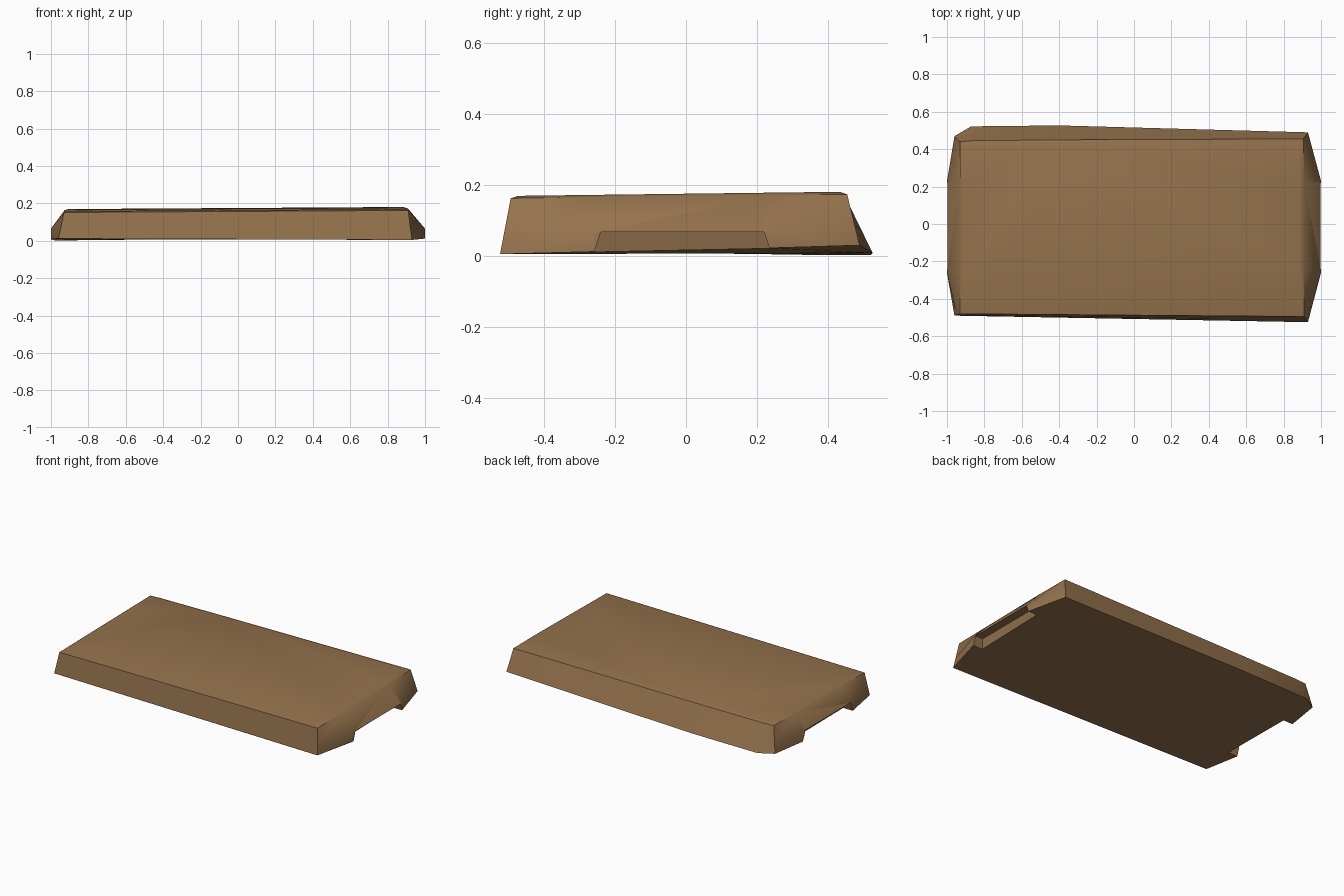
import bpy, bmesh, math
from mathutils import Vector

cube = bpy.data.objects.get("Cube")
if cube:
    bpy.data.objects.remove(cube, do_unlink=True)

# Single wood colour
wood = bpy.data.materials.new("brown_wood")
wood.use_nodes = True
colour = (0.30, 0.17, 0.075, 1)
wood.diffuse_color = colour
shader = wood.node_tree.nodes["Principled BSDF"]
shader.inputs["Base Color"].default_value = colour
shader.inputs["Roughness"].default_value = 0.8


def loft(name, rings):
    """Closed solid through rings of equal length, bottom to top."""
    bm = bmesh.new()
    loops = [[bm.verts.new(p) for p in ring] for ring in rings]
    n = len(loops[0])
    for low, high in zip(loops, loops[1:]):
        for i in range(n):
            j = (i + 1) % n
            bm.faces.new((low[i], low[j], high[j], high[i]))
    bm.faces.new(loops[0][::-1])
    bm.faces.new(loops[-1])
    bmesh.ops.triangulate(bm, faces=[f for f in bm.faces if len(f.verts) > 4])
    bmesh.ops.recalc_face_normals(bm, faces=bm.faces)
    mesh = bpy.data.meshes.new(name)
    bm.to_mesh(mesh)
    bm.free()
    mesh.materials.append(wood)
    obj = bpy.data.objects.new(name, mesh)
    bpy.context.collection.objects.link(obj)
    return obj


# Slightly warped outline: foot point, then matching top edge point
outline = [
    ((-.96, -.49, .012), (-.93, -.48)),
    ((.93, -.525, .005), (.91, -.495)),
    ((1, -.26, .012), (.91, -.25)),
    ((1, .23, .022), (.91, .23)),
    ((.93, .49, .03), (.905, .455)),
    ((-.4, .527, .008), (-.4, .45)),
    ((-.87, .522, .003), (-.87, .445)),
    ((-.96, .47, .002), (-.93, .44)),
    ((-1, .23, .004), (-.93, .23)),
    ((-1, -.26, .01), (-.93, -.25)),
]


def top_height(x, y):
    return .163 + .006 * x + .012 * y


foot = [Vector(f) for f, t in outline]
rim = [Vector((*t, top_height(*t))) for f, t in outline]
waist = []
for f, r in zip(foot, rim):
    w = f.lerp(r, .4)
    if abs(f.x) == 1:          # ends rise straight before sloping in
        w = Vector((f.x, f.y, .065))
    waist.append(w)
# Raised panel that sits just inside the rim
panel = [Vector((r.x * .975, r.y * .955, r.z + .007)) for r in rim]
board = loft("board", [foot, waist, rim, panel])

# Finger grip cut under each end
for side in (-1, 1):
    rings = []
    for z, half, inner in ((-.05, .27, .92), (.068, .23, .945)):
        rings.append([(side * x, y - .01, z) for x, y in
                      ((inner, -half), (1.1, -half), (1.1, half), (inner, half))])
    grip = loft("grip_cutter", rings)
    grip.hide_render = True
    cut = board.modifiers.new("grip", 'BOOLEAN')
    cut.operation = 'DIFFERENCE'
    cut.solver = 'EXACT'
    cut.object = grip
    bpy.ops.object.select_all(action='DESELECT')
    board.select_set(True)
    bpy.context.view_layer.objects.active = board
    bpy.ops.object.modifier_apply(modifier=cut.name)
    bpy.data.objects.remove(grip, do_unlink=True)

bpy.ops.object.shade_smooth_by_angle(angle=math.radians(40))
